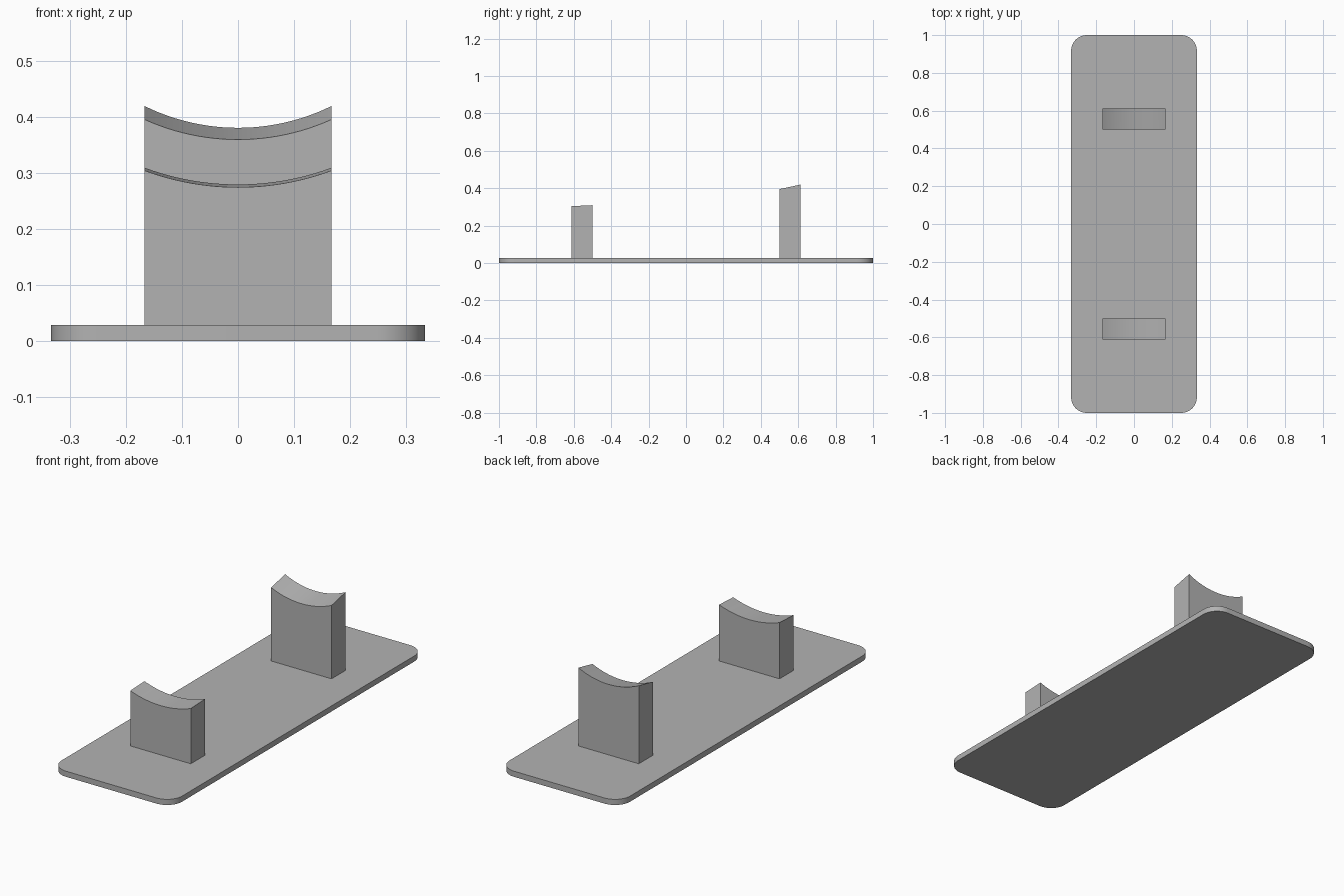
import bpy, bmesh, math

cube = bpy.data.objects.get("Cube")
if cube:
    bpy.data.objects.remove(cube, do_unlink=True)

# Single grey material
grey = bpy.data.materials.new("plain grey")
grey.use_nodes = True
colour = (0.45, 0.45, 0.45, 1)
grey.diffuse_color = colour
grey.node_tree.nodes["Principled BSDF"].inputs["Base Color"].default_value = colour


def finish(name, bm):
    bmesh.ops.recalc_face_normals(bm, faces=bm.faces)
    mesh = bpy.data.meshes.new(name)
    bm.to_mesh(mesh)
    bm.free()
    obj = bpy.data.objects.new(name, mesh)
    bpy.context.collection.objects.link(obj)
    mesh.materials.append(grey)
    bpy.ops.object.select_all(action='DESELECT')
    obj.select_set(True)
    bpy.context.view_layer.objects.active = obj
    bpy.ops.object.shade_smooth_by_angle(angle=math.radians(30))
    return obj


def loft(name, outline_a, outline_b):
    """Closed solid between two outlines with matching points."""
    bm = bmesh.new()
    a = [bm.verts.new(p) for p in outline_a]
    b = [bm.verts.new(p) for p in outline_b]
    bm.faces.new(a)
    bm.faces.new(b)
    for i in range(len(a)):
        j = (i + 1) % len(a)
        bm.faces.new((a[i], a[j], b[j], b[i]))
    return finish(name, bm)


# Base plate with rounded corners
HALF_X, HALF_Y, RADIUS, THICK, STEPS = 0.333, 1.0, 0.083, 0.028, 10
outline = []
for corner, (sx, sy) in enumerate([(1, 1), (-1, 1), (-1, -1), (1, -1)]):
    for i in range(STEPS + 1):
        t = (corner + i / STEPS) * math.pi / 2
        outline.append((sx * (HALF_X - RADIUS) + RADIUS * math.cos(t),
                        sy * (HALF_Y - RADIUS) + RADIUS * math.sin(t)))
loft("base_plate", [(x, y, 0) for x, y in outline],
     [(x, y, THICK) for x, y in outline])


# Cradle supports with a sloping concave top
def cradle_outline(y, low, high, half=0.167, segments=24):
    sag = high - low
    r = (half ** 2 + sag ** 2) / (2 * sag)
    points = [(-half, y, THICK), (half, y, THICK)]
    for i in range(segments + 1):
        x = half - 2 * half * i / segments
        points.append((x, y, low + r - math.sqrt(r * r - x * x)))
    return points


for name, y0, y1, front, back in [
        ("front_cradle", -0.611, -0.5, (0.274, 0.304), (0.279, 0.309)),
        ("rear_cradle", 0.5, 0.611, (0.359, 0.395), (0.380, 0.419))]:
    loft(name, cradle_outline(y0, *front), cradle_outline(y1, *back))
